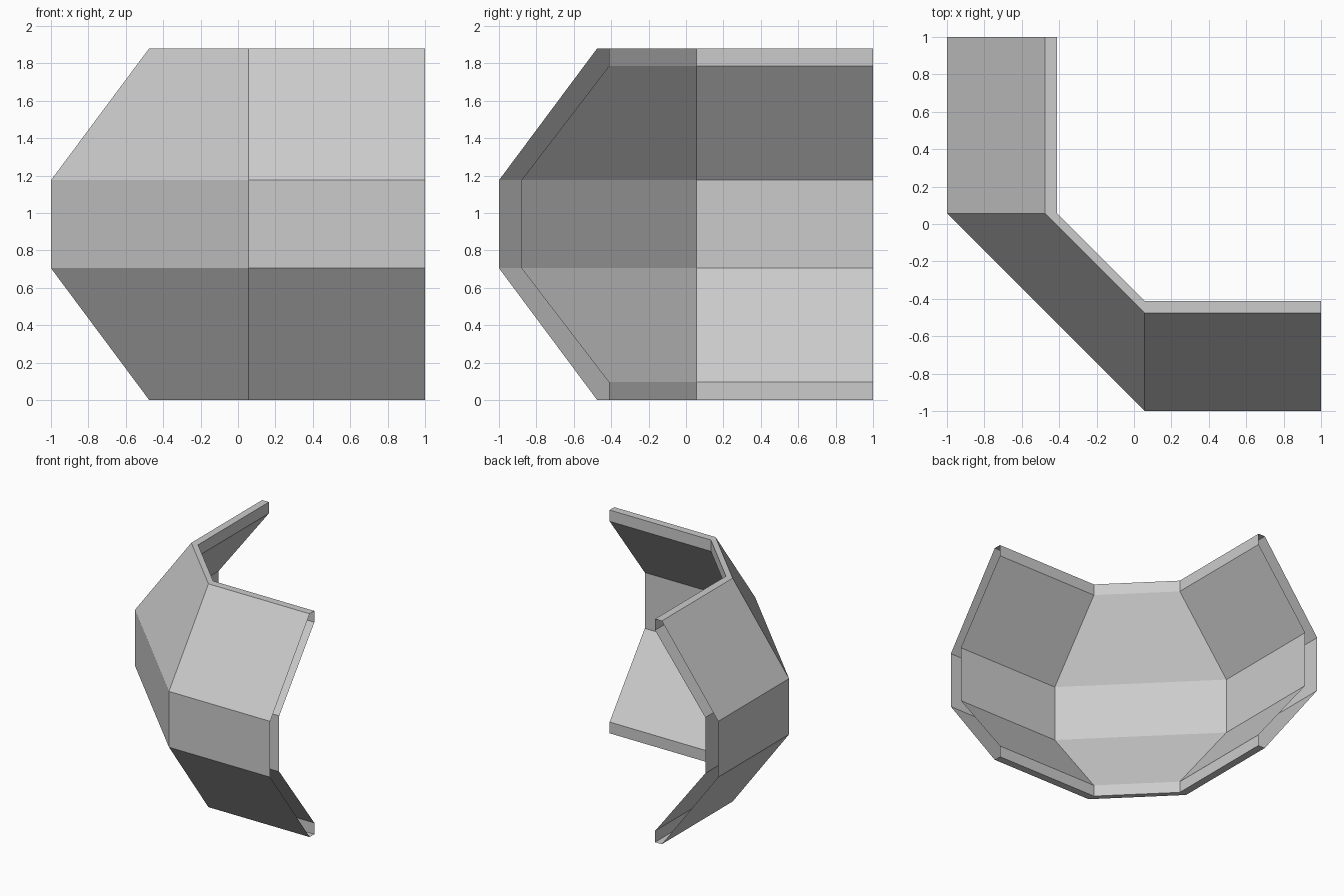
import bpy
import bmesh

cube = bpy.data.objects.get("Cube")
if cube:
    bpy.data.objects.remove(cube, do_unlink=True)

# Plain grey material
grey = bpy.data.materials.new("light grey")
grey.use_nodes = True
colour = (0.6, 0.6, 0.6, 1.0)
grey.diffuse_color = colour
grey.node_tree.nodes["Principled BSDF"].inputs["Base Color"].default_value = colour

HEIGHT = 1.88
BEND = 0.057     # where the straight wings meet the diagonal panel

# Closed wall section: (outward distance, height), up the outside, down the inside
lower_half = [(0.475, 0.0), (1.0, 0.705)]
inner_half = [(0.88, 0.705), (0.412, 0.095), (0.412, 0.0)]
outer = lower_half + [(d, HEIGHT - z) for d, z in reversed(lower_half)]
inner = [(d, HEIGHT - z) for d, z in reversed(inner_half)] + inner_half
section = outer + inner


def ring_points(d, z):
    """Plan path at one outward distance: back wing, diagonal, front wing."""
    return [(-d, 1, z), (-d, BEND, z), (BEND, -d, z), (1, -d, z)]


# Hollow curved wall, left open at both ends
bm = bmesh.new()
rings = [[bm.verts.new(p) for p in ring_points(d, z)] for d, z in section]
for low, high in zip(rings, rings[1:] + rings[:1]):
    for i in range(len(low) - 1):
        bm.faces.new((low[i], low[i + 1], high[i + 1], high[i]))

mesh = bpy.data.meshes.new("corner_wall")
bm.to_mesh(mesh)
bm.free()
mesh.materials.append(grey)
wall = bpy.data.objects.new("corner_wall", mesh)
bpy.context.collection.objects.link(wall)
